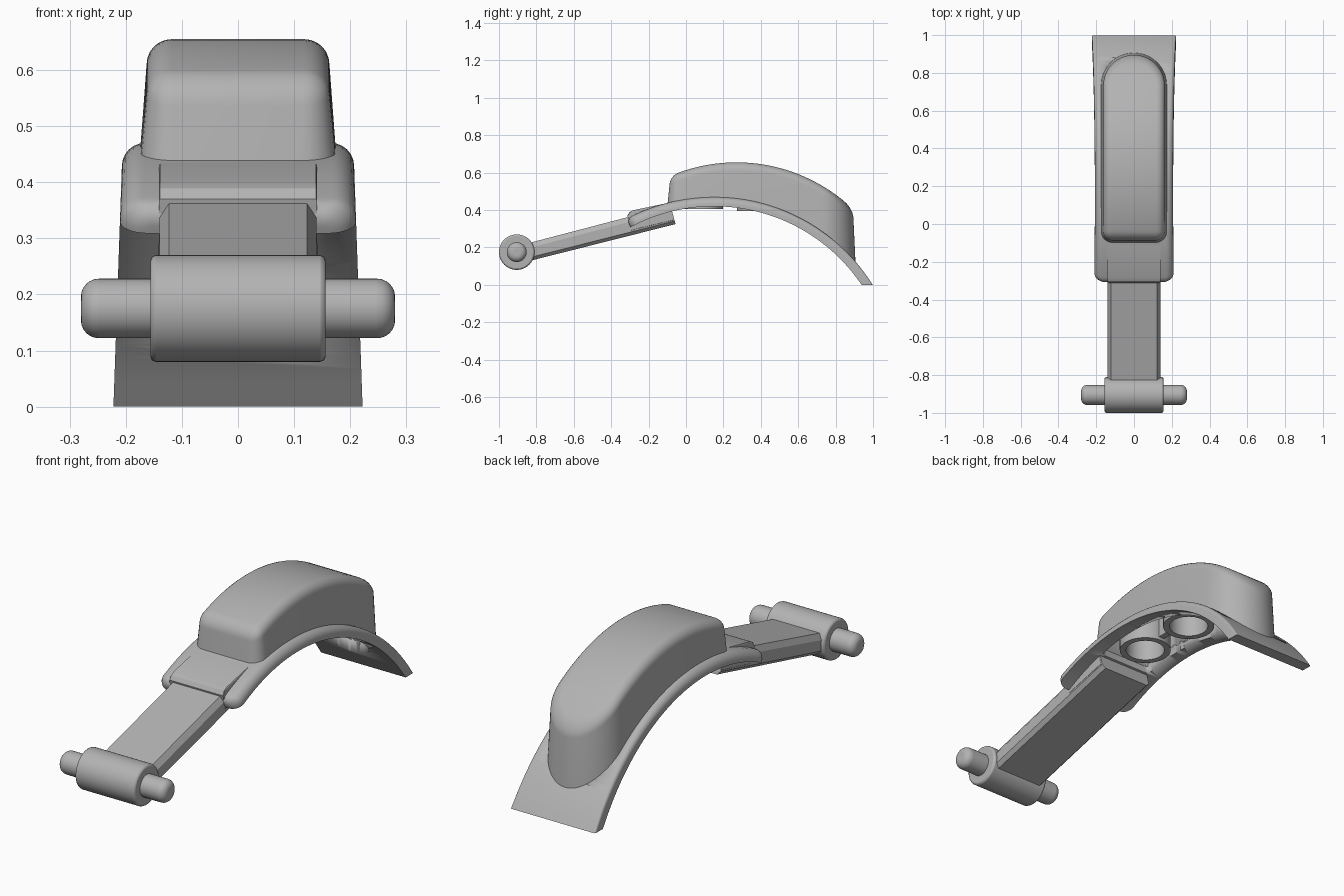
import bpy, bmesh
from math import sin, cos, pi, radians, sqrt
from mathutils import Matrix, Vector

if "Cube" in bpy.data.objects:
    bpy.data.objects.remove(bpy.data.objects["Cube"])

grey = bpy.data.materials.new("plain_grey")
grey.use_nodes = True
COLOUR = (0.45, 0.45, 0.45, 1)
grey.diffuse_color = COLOUR
grey.node_tree.nodes["Principled BSDF"].inputs["Base Color"].default_value = COLOUR

ARC_Y, ARC_Z, R_OUT, R_IN = 0.15, -0.53, 1.0, 0.95


def finish(name, bm, angle=30):
    bmesh.ops.remove_doubles(bm, verts=bm.verts, dist=0.0002)
    bmesh.ops.recalc_face_normals(bm, faces=bm.faces)
    mesh = bpy.data.meshes.new(name)
    bm.to_mesh(mesh)
    bm.free()
    mesh.materials.append(grey)
    obj = bpy.data.objects.new(name, mesh)
    bpy.context.collection.objects.link(obj)
    bpy.ops.object.select_all(action="DESELECT")
    obj.select_set(True)
    bpy.context.view_layer.objects.active = obj
    bpy.ops.object.shade_smooth_by_angle(angle=radians(angle))
    return obj


def bevel(obj, width, segments):
    mod = obj.modifiers.new("edge", "BEVEL")
    mod.width, mod.segments = width, segments


def cut(obj, cutter):
    mod = obj.modifiers.new("cut", "BOOLEAN")
    mod.operation, mod.solver, mod.object = "DIFFERENCE", "EXACT", cutter
    cutter.hide_render = True
    cutter.hide_set(True)


def loft(bm, rings, caps=True):
    loops = [[bm.verts.new(p) for p in ring] for ring in rings]
    for a, b in zip(loops, loops[1:]):
        for i in range(len(a)):
            j = (i + 1) % len(a)
            bm.faces.new((a[i], a[j], b[j], b[i]))
    if caps:
        bm.faces.new(loops[0])
        bm.faces.new(loops[-1])
    return loops


# Curved base plate: cross-sections swept along an arc
def plate_section(angle, front):
    dist = (angle - front) * R_OUT
    corner = 0.05
    s = min(dist, corner)
    width_cut = corner - sqrt(corner ** 2 - (corner - s) ** 2)
    n = min(dist, 0.035)
    drop = 0.035 - sqrt(max(0, 0.035 ** 2 - (0.035 - n) ** 2))
    fillet = 0.04 - 0.032 * max(0, angle) / radians(58)
    top = R_OUT - drop
    fillet = min(fillet, top - R_IN - 0.005)
    half = [(0, R_IN)]
    for k in range(7):
        a = k * pi / 12
        half.append((fillet * (1 - cos(a)), top - fillet * (1 - sin(a))))
    pts = []
    for inset, r in half:
        z = max(0, ARC_Z + r * cos(angle))
        x = 0.222 - 0.035 * z - width_cut - inset
        pts.append(Vector((x, ARC_Y + r * sin(angle), z)))
    return pts + [Vector((-p.x, p.y, p.z)) for p in reversed(pts)]


front, rear = radians(-28), radians(58)
angles = [front + 0.05 * (1 - cos(k * pi / 16)) for k in range(9)]
angles += [angles[-1] + (rear - angles[-1]) * k / 48 for k in range(1, 49)]
bm = bmesh.new()
loft(bm, [plate_section(a, front) for a in angles])
plate = finish("curved_plate", bm)


# Housing shape: rounded plan outline, arched roof
def roof(y):
    return -0.245 + sqrt(0.81 - (y - 0.27) ** 2)


def plate_top(y):
    return ARC_Z + sqrt(R_OUT ** 2 - (y - ARC_Y) ** 2)


def outline(inset):
    w, y0, y1 = 0.175 - inset, -0.1 + inset, 0.907 - inset
    r = max(0.06 - inset, 0.012)
    pts = [(w - r + r * sin(a), y0 + r - r * cos(a)) for a in [k * pi / 12 for k in range(7)]]
    a0, a1 = y0 + r, y1 - w
    pts += [(w, a0 + (a1 - a0) * k / 30) for k in range(1, 30)]
    pts += [(w * cos(a), a1 + w * sin(a)) for a in [k * pi / 28 for k in range(15)]]
    return pts


def housing(name, inset, lower, fillet, base):
    levels = [(inset, None)]
    for k in range(7):
        a = k * pi / 12
        levels.append((inset + 0.012 + fillet * (1 - cos(a)), lower + fillet * (1 - sin(a))))
    bm = bmesh.new()
    rings = []
    for d, drop in levels:
        half = []
        for x, y in outline(d):
            half.append((x, y, plate_top(y) - base if drop is None else roof(y) - drop))
        rings.append(half + [(-x, y, z) for x, y, z in reversed(half)])
    loops = loft(bm, rings, caps=False)
    # bridge the left and right halves to close the underside and the roof
    for ring in (loops[0], loops[-1]):
        n = len(ring)
        for i in range(n // 2 - 1):
            bm.faces.new((ring[i], ring[i + 1], ring[n - 2 - i], ring[n - 1 - i]))
    return finish(name, bm)


cover = housing("hollow_cover", 0, 0, 0.045, 0.02)
cavity = housing("cavity_cutter", 0.03, 0.025, 0.02, 0.2)
cut(plate, cavity)
cut(cover, cavity)


# Two hollow sockets inside the cover, joined by a thin rib
def ring_points(y, z, r):
    return [(r * cos(k * pi / 24), y + r * sin(k * pi / 24), z) for k in range(48)]


for label, y, low in (("front", 0.08, 0.405), ("rear", 0.39, 0.395)):
    high = roof(y) - 0.035
    bm = bmesh.new()
    loft(bm, [ring_points(y, high, 0.117), ring_points(y, low, 0.117),
              ring_points(y, low, 0.088), ring_points(y, high, 0.088)], caps=False)
    finish(label + "_socket", bm)


def box(name, centre, size):
    bm = bmesh.new()
    bmesh.ops.create_cube(bm, size=1, matrix=Matrix.Translation(centre) @ Matrix.Diagonal((*size, 1)))
    return finish(name, bm)


box("socket_rib", (0, 0.235, 0.52), (0.03, 0.12, 0.2))


# Sloping arm with chamfered long edges
def arm_section(y, z, half, low, high, chamfer):
    c = chamfer
    profile = [(half, low + c), (half, high - c * 1.5), (half - c, high)]
    profile = [(half - c, low)] + profile
    profile += [(-x, h) for x, h in reversed(profile)]
    slope = 0.27
    return [(x, y - slope * h, z + h) for x, h in profile]


bm = bmesh.new()
loft(bm, [arm_section(-0.9, 0.16, 0.14, -0.045, 0.045, 0.017),
          arm_section(-0.07, 0.377, 0.14, -0.052, 0.045, 0.017)])
finish("arm", bm, 15)

# Raised collar where the arm enters the plate
bm = bmesh.new()
loft(bm, [arm_section(-0.3, 0.32, 0.141, -0.03, 0.05, 0.002),
          arm_section(-0.285, 0.325, 0.141, -0.03, 0.064, 0.002),
          arm_section(-0.265, 0.33, 0.141, -0.03, 0.069, 0.002),
          arm_section(-0.075, 0.375, 0.141, -0.03, 0.064, 0.002)])
finish("arm_collar", bm)


# Pivot barrel and cross pin
def rod(name, radius, half, edge, segments):
    bm = bmesh.new()
    turn = Matrix.Translation((0, -0.905, 0.175)) @ Matrix.Rotation(pi / 2, 4, "Y")
    bmesh.ops.create_cone(bm, cap_ends=True, segments=48, radius1=radius, radius2=radius,
                          depth=half * 2, matrix=turn)
    bevel(finish(name, bm), edge, segments)


rod("pivot_barrel", 0.095, 0.156, 0.009, 2)
rod("cross_pin", 0.053, 0.28, 0.032, 6)
